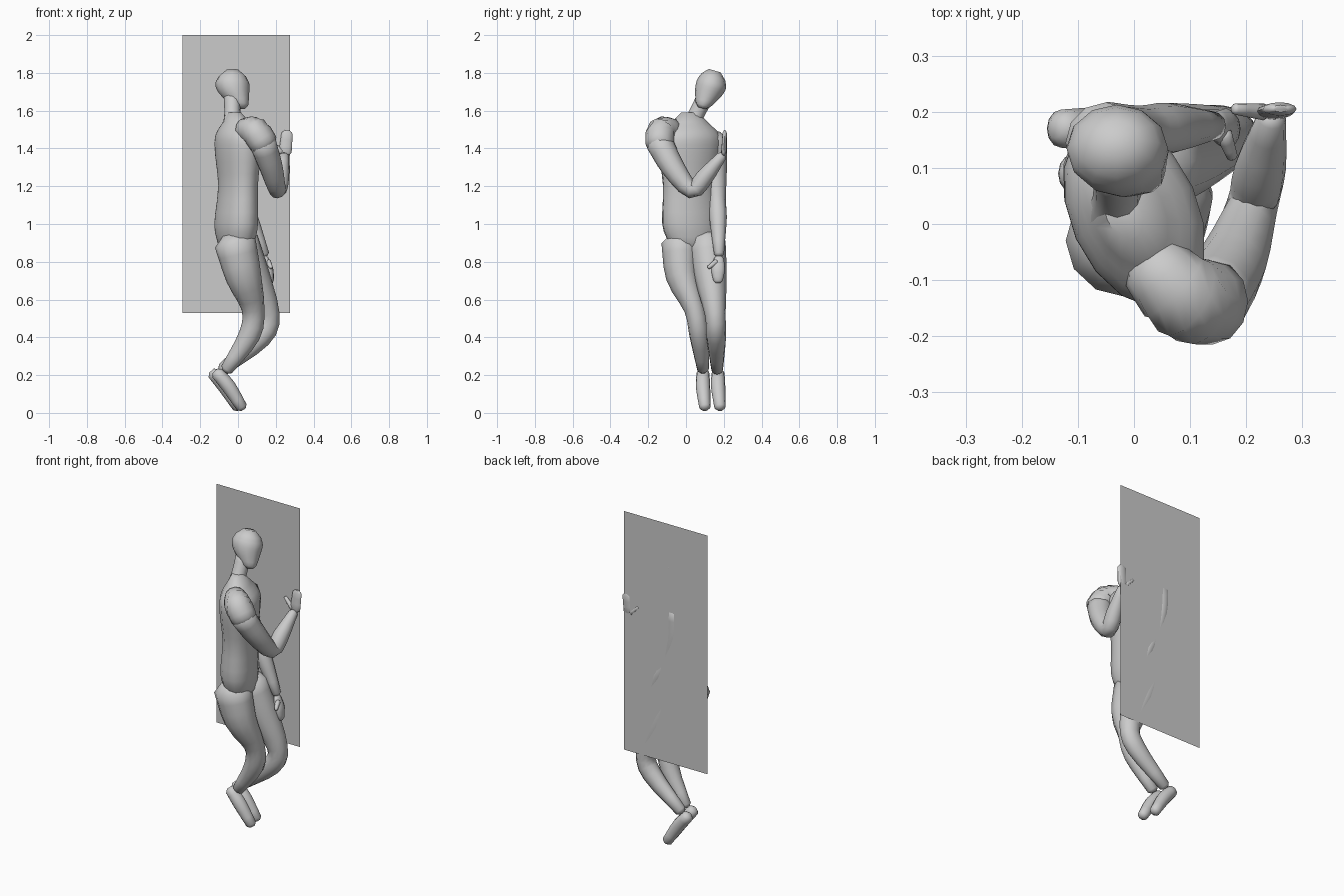
import bpy
import bmesh
import math
from mathutils import Vector

cube = bpy.data.objects.get("Cube")
if cube:
    bpy.data.objects.remove(cube, do_unlink=True)

ACROSS = Vector((0, 1, 0))
FORWARD = Vector((1, 0, 0))
TURNED = Vector((0.4, -0.9, 0))

# Girths shared by each pair of limbs, from root to tip
ARM = (0.072, 0.062, 0.046, 0.046, 0.026)
LEG = (0.1, 0.086, 0.055, 0.052, 0.031)
FOOT = (0.034, 0.038, 0.03)
THUMB = (0.015, 0.01)


def smooth_path(stations, steps=3):
    """Pass a flowing curve through stations that hold position and girth."""
    first, last = stations[0], stations[-1]
    padded = [first * 2 - stations[1], *stations, last * 2 - stations[-2]]
    path = []
    for before, start, end, after in zip(padded, padded[1:], padded[2:], padded[3:]):
        for step in range(steps):
            t = step / steps
            leave, arrive = (end - before) / 2, (after - start) / 2
            rise = t * t * (3 - 2 * t)
            path.append(start.lerp(end, rise)
                        + leave * t * (1 - t) ** 2
                        - arrive * t * t * (1 - t))
    path.append(last)
    return path


def rounded_tip(end, inner):
    """Make a half-size station just beyond the end of a path."""
    outward = (end.xyz - inner.xyz).normalized()
    return Vector((*(end.xyz + outward * end.w / 2), end.w / 2))


def body_part(name, points, girths, side=ACROSS, depth=1, up=None, sides=12):
    """Loft elliptical rings along a smooth path and round off both ends."""
    path = smooth_path([Vector((*p, g)) for p, g in zip(points, girths)])
    path = [rounded_tip(path[0], path[1]), *path, rounded_tip(path[-1], path[-2])]
    bm = bmesh.new()
    rings = []
    for i, station in enumerate(path):
        ahead, behind = path[min(i + 1, len(path) - 1)], path[max(i - 1, 0)]
        along = Vector(up) if up else ahead.xyz - behind.xyz
        thick = along.cross(side).normalized()
        wide = thick.cross(along).normalized()
        ring = []
        for k in range(sides):
            angle = math.tau * k / sides
            spoke = wide * math.cos(angle) + thick * depth * math.sin(angle)
            ring.append(bm.verts.new(station.xyz + spoke * station.w))
        rings.append(ring)
    for low, high in zip(rings, rings[1:]):
        for k in range(sides):
            bm.faces.new((low[k - 1], low[k], high[k], high[k - 1]))
    bm.faces.new(rings[0])
    bm.faces.new(rings[-1])
    bmesh.ops.recalc_face_normals(bm, faces=bm.faces)

    mesh = bpy.data.meshes.new(name)
    bm.to_mesh(mesh)
    bm.free()
    obj = bpy.data.objects.new(name, mesh)
    bpy.context.collection.objects.link(obj)
    bpy.ops.object.select_all(action='DESELECT')
    obj.select_set(True)
    bpy.context.view_layer.objects.active = obj
    bpy.ops.object.shade_smooth_by_angle(angle=math.radians(60))


# Upright flat panel behind the figure
bpy.ops.mesh.primitive_plane_add(size=1, location=(-0.01, 0.212, 1.265),
                                 rotation=(math.pi / 2, 0, 0))
panel = bpy.context.object
panel.name = "back_panel"
panel.scale = (0.57, 1.47, 1)

# Torso, turned partly towards the panel
body_part("torso",
          [(-0.01, 0.04, 0.9), (-0.01, 0.03, 1), (0, 0.02, 1.2),
           (0, 0.02, 1.38), (0, 0.02, 1.47), (-0.01, 0.02, 1.54)],
          (0.14, 0.165, 0.15, 0.175, 0.17, 0.1),
          side=TURNED, depth=0.64, up=(0, 0, 1), sides=16)

# Neck and tilted head
body_part("neck", [(-0.03, 0.02, 1.5), (-0.03, 0.05, 1.57), (-0.03, 0.1, 1.67)],
          (0.06, 0.043, 0.045))
body_part("head",
          [(0.01, 0.09, 1.63), (-0.02, 0.115, 1.69),
           (-0.03, 0.135, 1.74), (-0.03, 0.145, 1.78)],
          (0.04, 0.07, 0.08, 0.065), depth=1.13, up=(0, 0.3, 1))

# Raised arm, bent at the elbow, palm on the panel
body_part("right_shoulder", [(0.03, -0.07, 1.5), (0.09, -0.13, 1.49), (0.14, -0.14, 1.42)],
          (0.06, 0.078, 0.075), side=FORWARD)
body_part("right_arm",
          [(0.13, -0.14, 1.43), (0.175, -0.07, 1.3), (0.21, 0.03, 1.18),
           (0.225, 0.1, 1.25), (0.245, 0.19, 1.36)],
          ARM, side=FORWARD)
body_part("right_hand", [(0.25, 0.2, 1.38), (0.26, 0.205, 1.48)],
          (0.034, 0.03), side=FORWARD, depth=0.4)
body_part("right_thumb", [(0.23, 0.2, 1.38), (0.18, 0.205, 1.43)], THUMB)

# Hanging arm beside the panel
body_part("left_arm",
          [(-0.05, 0.145, 1.45), (-0.04, 0.155, 1.3), (0.01, 0.165, 1.13),
           (0.06, 0.17, 1.03), (0.14, 0.175, 0.84)], ARM)
body_part("left_hand", [(0.145, 0.175, 0.82), (0.165, 0.17, 0.76), (0.175, 0.17, 0.7)],
          (0.025, 0.036, 0.025), depth=0.6)
body_part("left_thumb", [(0.16, 0.16, 0.8), (0.175, 0.12, 0.77)], THUMB, side=FORWARD)

# Bent legs
body_part("right_leg",
          [(-0.015, -0.03, 0.9), (0.03, -0.02, 0.72), (0.08, 0.045, 0.55),
           (0.06, 0.07, 0.41), (-0.06, 0.09, 0.23)], LEG, depth=1.1)
body_part("left_leg",
          [(0, 0.11, 0.9), (0.075, 0.13, 0.72), (0.16, 0.155, 0.52),
           (0.12, 0.16, 0.4), (-0.08, 0.165, 0.23)], LEG, depth=1.1)

# Feet pointing down towards the toes
heel_to_toe = [Vector((-0.11, 0.09, 0.21)), Vector((-0.05, 0.09, 0.14)),
               Vector((0.02, 0.1, 0.03))]
for name, offset in (("right_foot", (0, 0, 0)), ("left_foot", (-0.02, 0.08, 0))):
    body_part(name, [p + Vector(offset) for p in heel_to_toe], FOOT)
